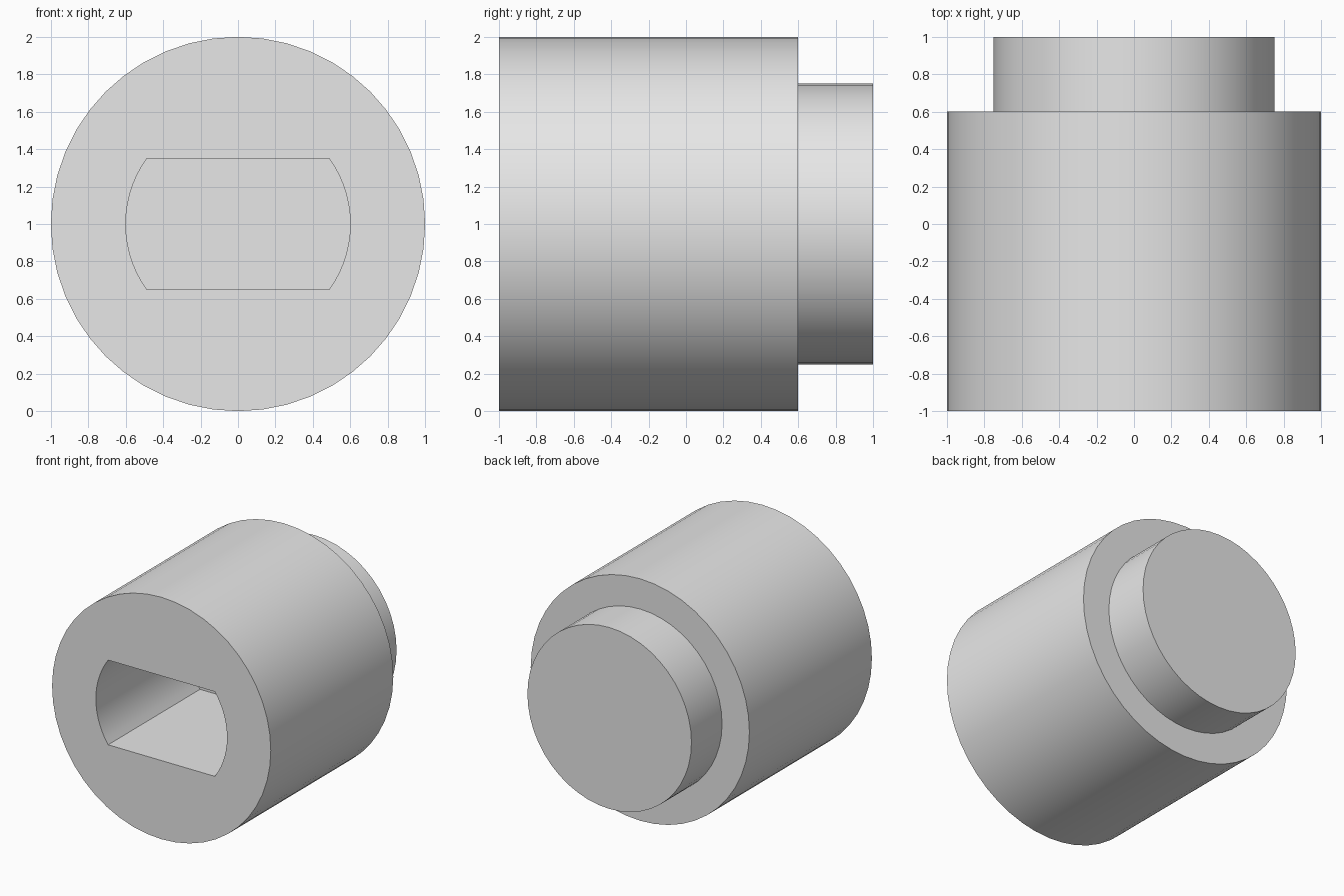
import bpy
import bmesh
from math import asin, cos, sin, pi, radians

cube = bpy.data.objects.get("Cube")
if cube:
    bpy.data.objects.remove(cube, do_unlink=True)

grey = bpy.data.materials.new("light_grey")
grey.use_nodes = True
color = (0.8, 0.8, 0.8, 1)
grey.diffuse_color = color
grey.node_tree.nodes["Principled BSDF"].inputs["Base Color"].default_value = color

AXIS_Z = 1.0
SEGMENTS = 48


def circle(radius):
    steps = [2 * pi * i / SEGMENTS for i in range(SEGMENTS)]
    return [(radius * cos(a), radius * sin(a)) for a in steps]


def slot(radius, half_height, steps=14):
    """Circle with its top and bottom cut flat."""
    limit = asin(half_height / radius)
    arc = [-limit + 2 * limit * i / steps for i in range(steps + 1)]
    return [(radius * cos(a + turn), radius * sin(a + turn))
            for turn in (0, pi) for a in arc]


def ring(bm, outline, y):
    return [bm.verts.new((x, y, AXIS_Z + z)) for x, z in outline]


def loop_edges(bm, verts):
    pairs = zip(verts, verts[1:] + verts[:1])
    return [bm.edges.get(p) or bm.edges.new(p) for p in pairs]


def wall(bm, a, b):
    for i in range(len(a)):
        j = (i + 1) % len(a)
        bm.faces.new((a[i], a[j], b[j], b[i]))


def flat_ring(bm, outer, inner):
    edges = loop_edges(bm, outer) + loop_edges(bm, inner)
    bmesh.ops.triangle_fill(bm, edges=edges, use_beauty=True)


bm = bmesh.new()
# Main barrel and the narrower rear boss
front = ring(bm, circle(1.0), -1.0)
shoulder = ring(bm, circle(1.0), 0.6)
boss_base = ring(bm, circle(0.75), 0.6)
boss_end = ring(bm, circle(0.75), 1.0)
wall(bm, front, shoulder)
wall(bm, shoulder, boss_base)
wall(bm, boss_base, boss_end)
bm.faces.new(boss_end)

# Blind double-flat socket in the front
mouth = ring(bm, slot(0.6, 0.35), -1.0)
floor = ring(bm, slot(0.6, 0.35), 0.2)
wall(bm, mouth, floor)
bm.faces.new(floor)
flat_ring(bm, front, mouth)

bmesh.ops.recalc_face_normals(bm, faces=bm.faces[:])
mesh = bpy.data.meshes.new("stepped_socket_plug")
bm.to_mesh(mesh)
bm.free()
mesh.materials.append(grey)

plug = bpy.data.objects.new("stepped_socket_plug", mesh)
bpy.context.collection.objects.link(plug)
bpy.ops.object.select_all(action="DESELECT")
plug.select_set(True)
bpy.context.view_layer.objects.active = plug
bpy.ops.object.shade_smooth_by_angle(angle=radians(30))
